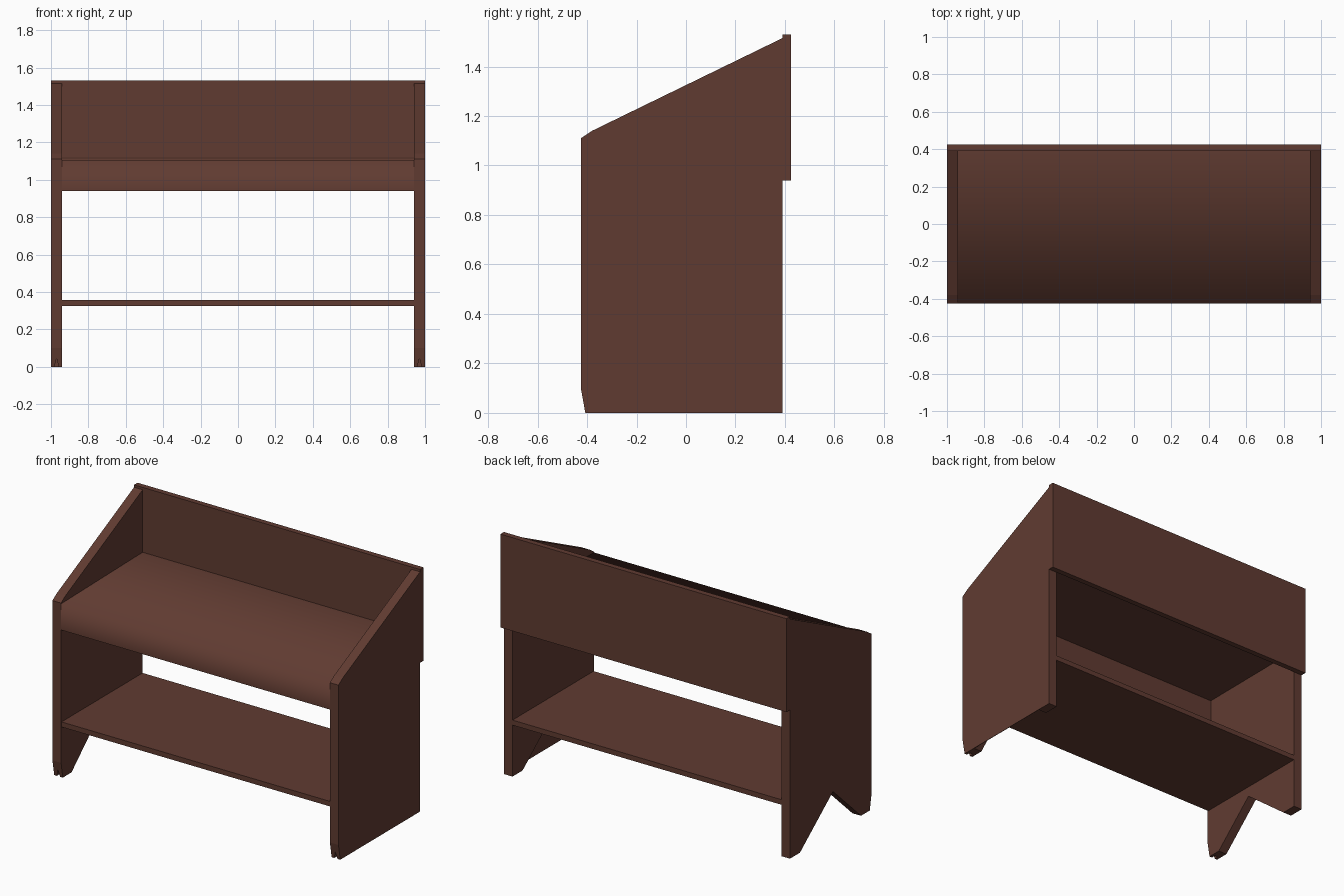
import bpy, bmesh

if "Cube" in bpy.data.objects:
    bpy.data.objects.remove(bpy.data.objects["Cube"])

wood = bpy.data.materials.new("dark_brown_wood")
wood.diffuse_color = (0.118, 0.044, 0.031, 1)
wood.use_nodes = True
wood.node_tree.nodes["Principled BSDF"].inputs["Base Color"].default_value = wood.diffuse_color


def prism(name, profile, x0, x1):
    """Extrude a (y, z) profile along x."""
    bm = bmesh.new()
    face = bm.faces.new([bm.verts.new((x0, y, z)) for y, z in profile])
    new = bmesh.ops.extrude_face_region(bm, geom=[face])["geom"]
    verts = [v for v in new if isinstance(v, bmesh.types.BMVert)]
    bmesh.ops.translate(bm, verts=verts, vec=(x1 - x0, 0, 0))
    bmesh.ops.recalc_face_normals(bm, faces=bm.faces)
    me = bpy.data.meshes.new(name)
    bm.to_mesh(me)
    bm.free()
    me.materials.append(wood)
    ob = bpy.data.objects.new(name, me)
    bpy.context.collection.objects.link(ob)
    return ob


def board(name, x0, x1, y0, y1, z0, z1):
    return prism(name, [(y0, z0), (y1, z0), (y1, z1), (y0, z1)], x0, x1)


# Side panels: sloped top, V cut between the feet, tapered front toe
upper = [(0.39, 1.515), (-0.38, 1.14), (-0.425, 1.11), (-0.425, 0.10), (-0.407, 0)]
notch = [(-0.32, 0), (-0.04, 0.26), (0.29, 0)]
for side, s in (("left", -1), ("right", 1)):
    panel = prism(side + "_panel", upper + notch + [(0.39, 0)], s * 0.94, s * 0.997)
    # Small V groove under the front toe
    me = bpy.data.meshes.new("toe_cutter")
    c = s * 0.97
    pts = [(c + dx, y, z) for y in (-0.5, -0.38)
           for dx, z in ((-0.014, -0.01), (0.014, -0.01), (0, 0.045))]
    me.from_pydata(pts, [], [(0, 1, 2), (5, 4, 3), (0, 3, 4, 1), (1, 4, 5, 2), (2, 5, 3, 0)])
    cutter = bpy.data.objects.new(side + "_toe_cutter", me)
    bpy.context.collection.objects.link(cutter)
    cutter.hide_render = True
    cutter.hide_viewport = True
    mod = panel.modifiers.new("toe_groove", "BOOLEAN")
    mod.operation = "DIFFERENCE"
    mod.object = cutter
    # Outer facing: the right one runs straight across between the feet
    facing = upper + ([(0.39, 0)] if s > 0 else notch + [(0.39, 0)])
    prism(side + "_outer_facing", facing, s * 0.997, s * 1.0)

# Back board across the full width, top edge following the slope
prism("back_board", [(0.39, 0.94), (0.425, 0.94), (0.425, 1.53), (0.39, 1.53)], -1, 1)

# Thin seat and front apron in one piece, softly shaded over the front edge
seat = prism("seat_and_apron",
             [(-0.425, 0.94), (-0.395, 0.94), (-0.395, 1.085), (0.39, 1.09),
              (0.39, 1.12), (-0.425, 1.105)], -0.94, 0.94)
seat.data.shade_smooth()
for e in seat.data.edges:
    mids = [seat.data.vertices[i].co for i in e.vertices]
    e.use_edge_sharp = not all(v.y < -0.42 and v.z > 1.1 for v in mids)

# Lower shelf
board("shelf", -0.94, 0.94, -0.42, 0.39, 0.325, 0.357)
